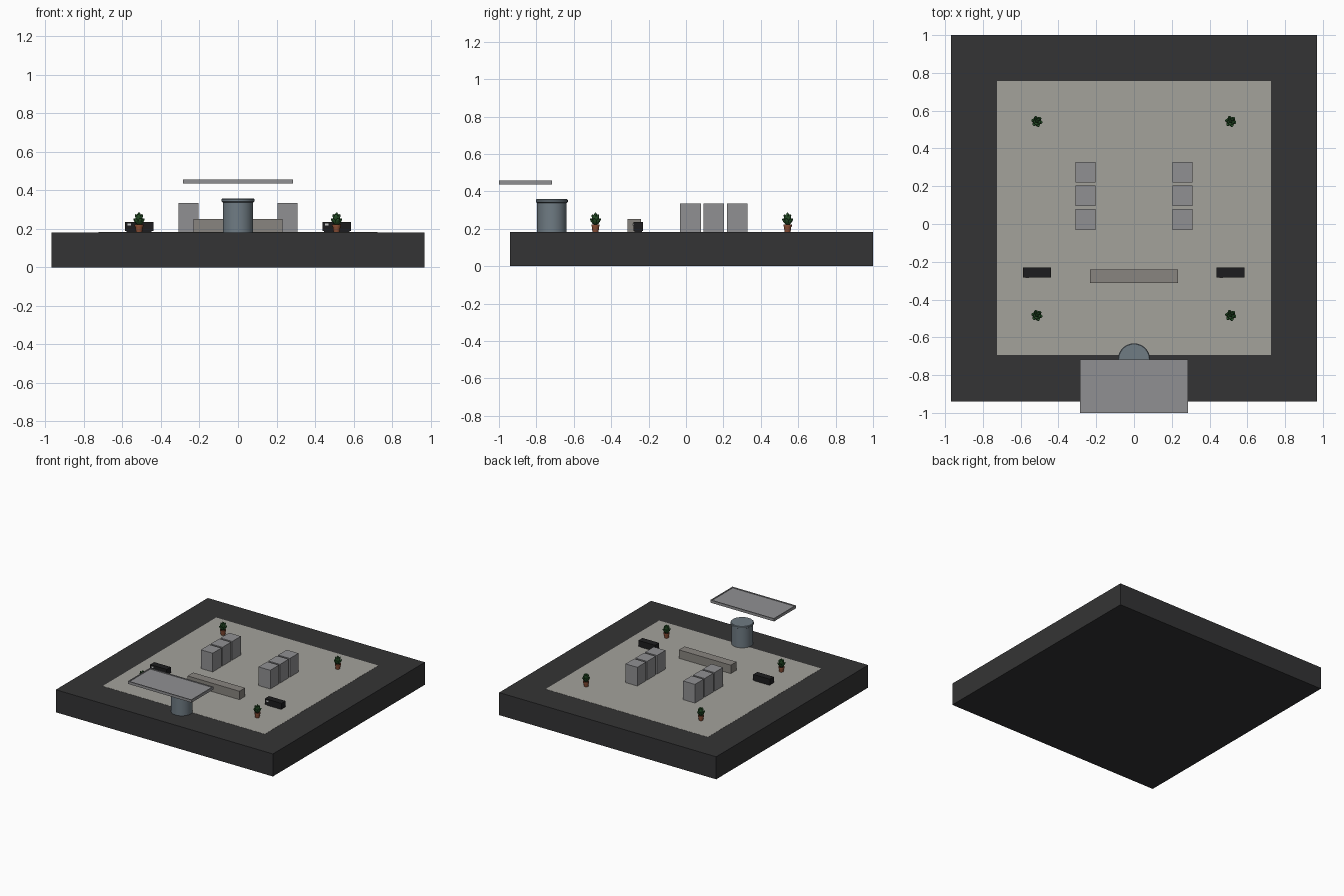
import bpy, bmesh, math
from mathutils import Matrix, Vector

if "Cube" in bpy.data.objects:
    bpy.data.objects.remove(bpy.data.objects["Cube"])


def mat(name, r, g, b):
    m = bpy.data.materials.new(name)
    m.diffuse_color = (r, g, b, 1)
    m.use_nodes = True
    m.node_tree.nodes["Principled BSDF"].inputs["Base Color"].default_value = m.diffuse_color
    return m


DARK = mat("dark_stone", 0.034, 0.034, 0.035)
FLOOR = mat("floor_tile", 0.37, 0.36, 0.33)
GREY = mat("grey_panel", 0.28, 0.28, 0.29)
STEEL = mat("blue_steel", 0.16, 0.20, 0.23)
TAUPE = mat("taupe", 0.25, 0.235, 0.215)
BLACK = mat("black", 0.012, 0.012, 0.013)
PALE = mat("pale_metal", 0.6, 0.6, 0.6)
CLAY = mat("terracotta", 0.25, 0.075, 0.035)
SOIL = mat("soil", 0.03, 0.018, 0.01)
LEAF = mat("leaf_green", 0.02, 0.085, 0.022)


def finish(name, bm, m, smooth=False):
    bmesh.ops.recalc_face_normals(bm, faces=bm.faces)
    me = bpy.data.meshes.new(name)
    bm.to_mesh(me)
    bm.free()
    ob = bpy.data.objects.new(name, me)
    bpy.context.collection.objects.link(ob)
    me.materials.append(m)
    if smooth:
        bpy.ops.object.select_all(action='DESELECT')
        ob.select_set(True)
        bpy.context.view_layer.objects.active = ob
        bpy.ops.object.shade_smooth_by_angle(angle=math.radians(40))
    return ob


def box(name, x, y, z, m, recess=None):
    """Box from (min, max) ranges, optionally with a recessed top."""
    bm = bmesh.new()
    size = Vector((x[1] - x[0], y[1] - y[0], z[1] - z[0]))
    mid = Vector((sum(x) / 2, sum(y) / 2, sum(z) / 2))
    bmesh.ops.create_cube(bm, size=1, matrix=Matrix.Translation(mid) @ Matrix.Diagonal((*size, 1)))
    if recess:
        bm.normal_update()
        top = max(bm.faces, key=lambda f: f.calc_center_median().z)
        bmesh.ops.inset_region(bm, faces=[top], thickness=recess[0])
        inner = bmesh.ops.extrude_face_region(bm, geom=[top])["geom"]
        bmesh.ops.translate(bm, vec=(0, 0, -recess[1]),
                            verts=[v for v in inner if isinstance(v, bmesh.types.BMVert)])
        if top.is_valid:
            bmesh.ops.delete(bm, geom=[top], context='FACES_ONLY')
    return finish(name, bm, m)


def lathe(name, profile, centre, m, n=32):
    """Revolve (radius, z) points about a vertical axis, capping both ends."""
    bm = bmesh.new()
    rings = [[bm.verts.new((centre[0] + r * math.cos(a), centre[1] + r * math.sin(a), z))
              for a in (2 * math.pi * i / n for i in range(n))] for r, z in profile]
    for lo, hi in zip(rings, rings[1:]):
        for i in range(n):
            j = (i + 1) % n
            bm.faces.new((lo[i], lo[j], hi[j], hi[i]))
    bm.faces.new(rings[0])
    bm.faces.new(rings[-1])
    return finish(name, bm, m, True)


TOP = 0.183

# Plinth and floor
box("plinth", (-0.97, 0.97), (-0.94, 1.0), (0, TOP - 0.001), DARK)
box("floor", (-0.725, 0.725), (-0.693, 0.757), (TOP - 0.01, TOP), FLOOR)

# Entrance drum with lipped rim, and hanging canopy tray
lathe("entrance_drum", [(0.079, TOP - 0.004), (0.079, 0.338), (0.085, 0.342), (0.085, 0.354), (0.081, 0.358)],
      (0, -0.717), STEEL, 48)
box("canopy", (-0.285, 0.285), (-1.0, -0.717), (0.436, 0.457), GREY, (0.012, 0.005))

# Two rows of display blocks
for side in (-1, 1):
    for i in range(3):
        y = -0.031 + 0.125 * i
        x = sorted((side * 0.205, side * 0.310))
        box("display_block", x, (y, y + 0.11), (TOP, 0.334), GREY)

# Reception counter
box("counter", (-0.232, 0.232), (-0.312, -0.24), (TOP, 0.251), TAUPE)

# Low black consoles with a small pale knob
for x in (-0.514, 0.512):
    box("console", (x - 0.074, x + 0.074), (-0.282, -0.23), (0.189, 0.236), BLACK)
    box("console_foot", (x - 0.066, x + 0.066), (-0.276, -0.236), (TOP, 0.189), BLACK)
    box("console_knob", (x - 0.06, x - 0.042), (-0.285, -0.282), (0.217, 0.227), PALE)


# Potted succulents
def plant(cx, cy):
    lathe("pot", [(0.016, TOP), (0.020, 0.212), (0.0225, 0.212), (0.0225, 0.223), (0.0195, 0.223), (0.0185, 0.217)],
          (cx, cy), CLAY, 20)
    lathe("soil", [(0.018, 0.214), (0.0185, 0.219)], (cx, cy), SOIL, 20)
    bm = bmesh.new()
    # count, tilt, distance out, height, leaf half length
    for n, tilt, out, z, length in ((6, 38, 0.016, 0.238, 0.021), (5, 20, 0.011, 0.256, 0.022), (1, 0, 0, 0.262, 0.025)):
        for i in range(n):
            a = 2 * math.pi * (i + 0.13 * n) / n
            m = (Matrix.Translation((cx, cy, 0)) @ Matrix.Rotation(a, 4, 'Z')
                 @ Matrix.Translation((out, 0, z)) @ Matrix.Rotation(math.radians(tilt), 4, 'Y')
                 @ Matrix.Diagonal((0.007, 0.011, length, 1)))
            bmesh.ops.create_uvsphere(bm, u_segments=10, v_segments=8, radius=1, matrix=m)
    finish("succulent_leaves", bm, LEAF, True)


for px in (-0.514, 0.512):
    for py in (-0.484, 0.543):
        plant(px, py)
